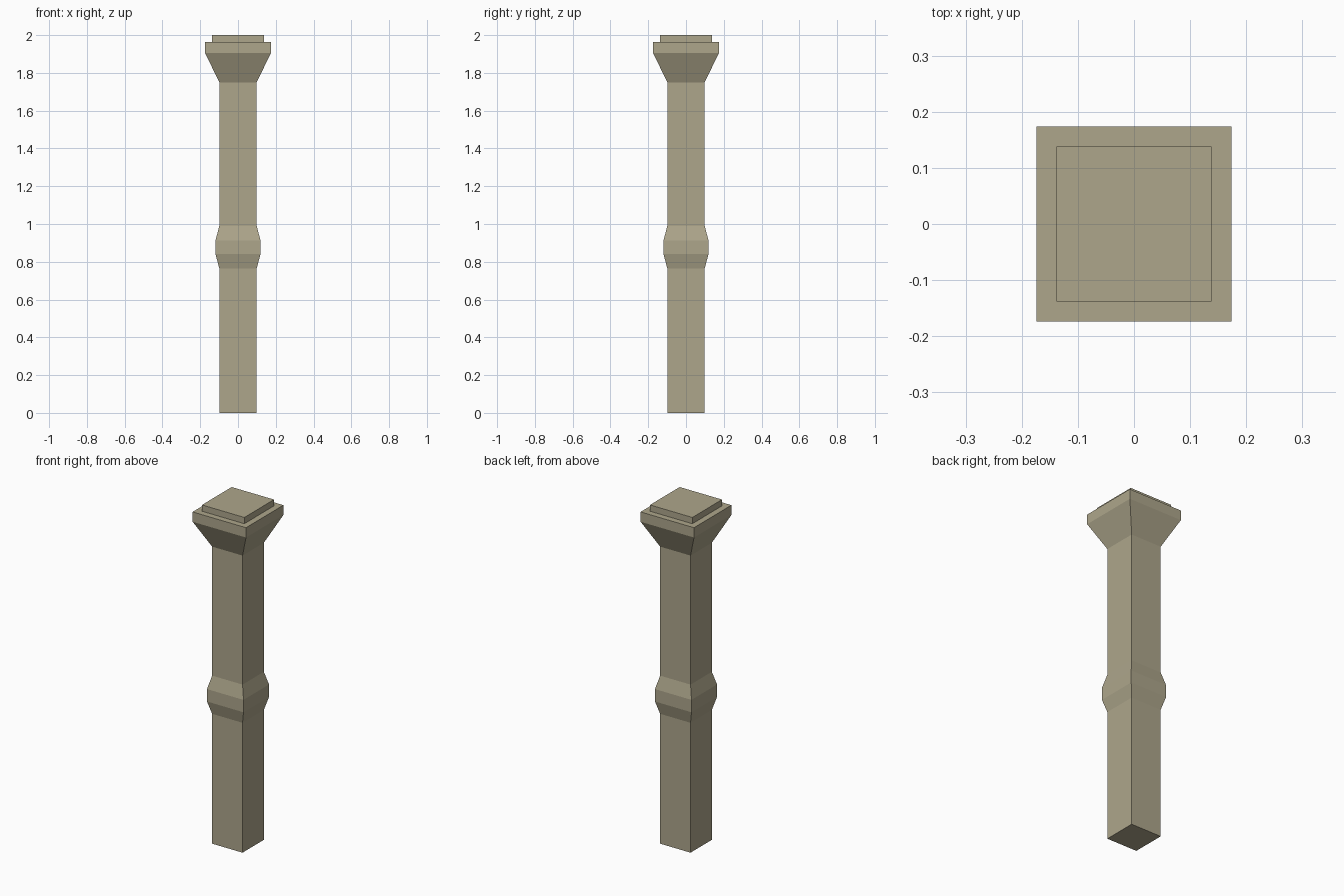
import bpy, bmesh

if "Cube" in bpy.data.objects:
    bpy.data.objects.remove(bpy.data.objects["Cube"])

stone = bpy.data.materials.new("tan_stone")
stone.diffuse_color = (0.42, 0.38, 0.26, 1)
stone.use_nodes = True
stone.node_tree.nodes["Principled BSDF"].inputs["Base Color"].default_value = stone.diffuse_color

# Square post profile: (half width, height) from foot to top
PROFILE = [
    (0.099, 0.0),                                                  # shaft foot
    (0.099, 0.765), (0.119, 0.84), (0.119, 0.913), (0.099, 0.99),  # middle band
    (0.099, 1.75), (0.174, 1.905), (0.174, 1.963),                 # flared capital
    (0.138, 1.963), (0.138, 2.0),                                  # top slab
]
CORNERS = [(-1, -1), (1, -1), (1, 1), (-1, 1)]


def square_loft(name, profile):
    bm = bmesh.new()
    rings = [[bm.verts.new((sx * r, sy * r, z)) for sx, sy in CORNERS]
             for r, z in profile]
    for low, high in zip(rings, rings[1:]):
        for i in range(4):
            j = (i + 1) % 4
            bm.faces.new((low[i], low[j], high[j], high[i]))
    bm.faces.new(rings[0][::-1])
    bm.faces.new(rings[-1])
    mesh = bpy.data.meshes.new(name)
    bm.to_mesh(mesh)
    bm.free()
    mesh.materials.append(stone)
    obj = bpy.data.objects.new(name, mesh)
    bpy.context.collection.objects.link(obj)
    return obj


# Post with shaft, band, capital and slab as one continuous surface
square_loft("square_post", PROFILE)
